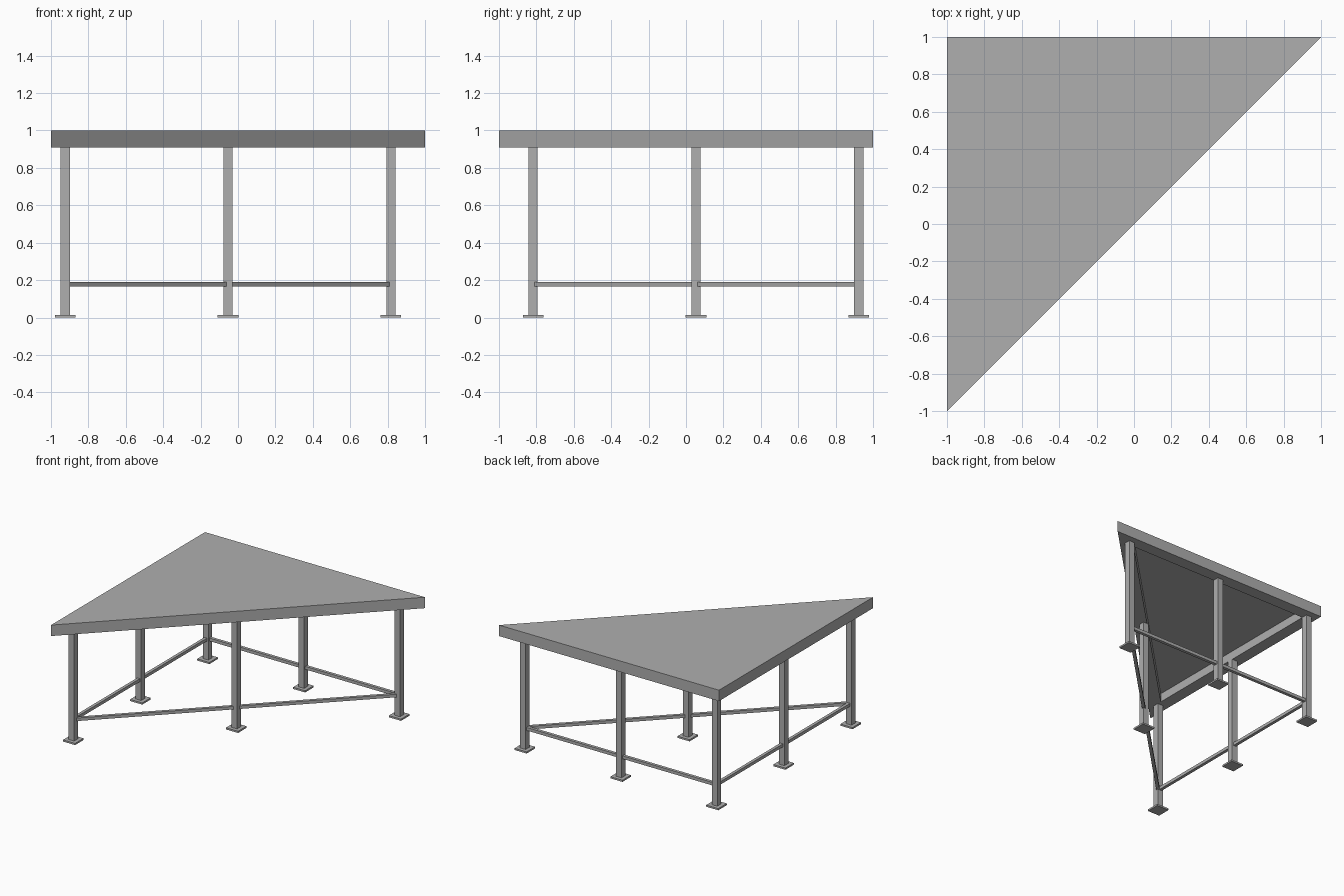
import bpy
import bmesh
from mathutils import Vector

if "Cube" in bpy.data.objects:
    bpy.data.objects.remove(bpy.data.objects["Cube"], do_unlink=True)

grey = bpy.data.materials.new("steel_grey")
grey.use_nodes = True
COLOUR = (0.43, 0.43, 0.43, 1)
grey.diffuse_color = COLOUR
grey.node_tree.nodes["Principled BSDF"].inputs["Base Color"].default_value = COLOUR

TOP, RIM_BOTTOM, DECK = 1.0, 0.91, 0.02
RIM, LEG_INSET = 0.1, 0.0755
LEG, FOOT, FOOT_H = 0.05, 0.11, 0.014
RAIL, RAIL_Z = 0.025, 0.178


def add_object(name, bm):
    bmesh.ops.recalc_face_normals(bm, faces=bm.faces)
    mesh = bpy.data.meshes.new(name)
    bm.to_mesh(mesh)
    bm.free()
    mesh.materials.append(grey)
    obj = bpy.data.objects.new(name, mesh)
    bpy.context.collection.objects.link(obj)
    return obj


def triangle(inset):
    """Corners of the right triangle, moved inward by inset from every edge."""
    near = 1 - inset
    far = 1 - inset * (1 + 2 ** 0.5)
    return [Vector((-near, near, 0)), Vector((-near, -far, 0)), Vector((far, near, 0))]


def box(name, centre, size, angle_dir=None):
    bm = bmesh.new()
    bmesh.ops.create_cube(bm, size=1)
    bmesh.ops.scale(bm, vec=size, verts=bm.verts)
    obj = add_object(name, bm)
    obj.location = centre
    if angle_dir:
        obj.rotation_euler = angle_dir.to_track_quat("X", "Z").to_euler()
    return obj


# Tabletop: thin deck with a deep rim, hollow underneath
bm = bmesh.new()


def ring(inset, z):
    return [bm.verts.new((p.x, p.y, z)) for p in triangle(inset)]


rings = [ring(0, TOP), ring(0, RIM_BOTTOM), ring(RIM, RIM_BOTTOM), ring(RIM, TOP - DECK)]
bm.faces.new(rings[0])
bm.faces.new(rings[-1])
for a, b in zip(rings, rings[1:]):
    for i in range(3):
        j = (i + 1) % 3
        bm.faces.new((a[i], a[j], b[j], b[i]))
add_object("tabletop", bm)

# Legs with foot plates at corners and edge middles, and rails between corners
corners = triangle(LEG_INSET)
for i, side in enumerate(("left_edge", "diagonal_edge", "back_edge")):
    start, end = corners[i], corners[(i + 1) % 3]
    middle = (start + end) / 2
    for place, p in (("corner", start), ("middle", middle)):
        height = RIM_BOTTOM - FOOT_H
        box(f"{side}_{place}_leg", p + Vector((0, 0, FOOT_H + height / 2)), (LEG, LEG, height))
        box(f"{side}_{place}_foot", p + Vector((0, 0, FOOT_H / 2)), (FOOT, FOOT, FOOT_H))
    run = end - start
    box(f"{side}_rail", middle + Vector((0, 0, RAIL_Z)), (run.length, RAIL, RAIL), run)
